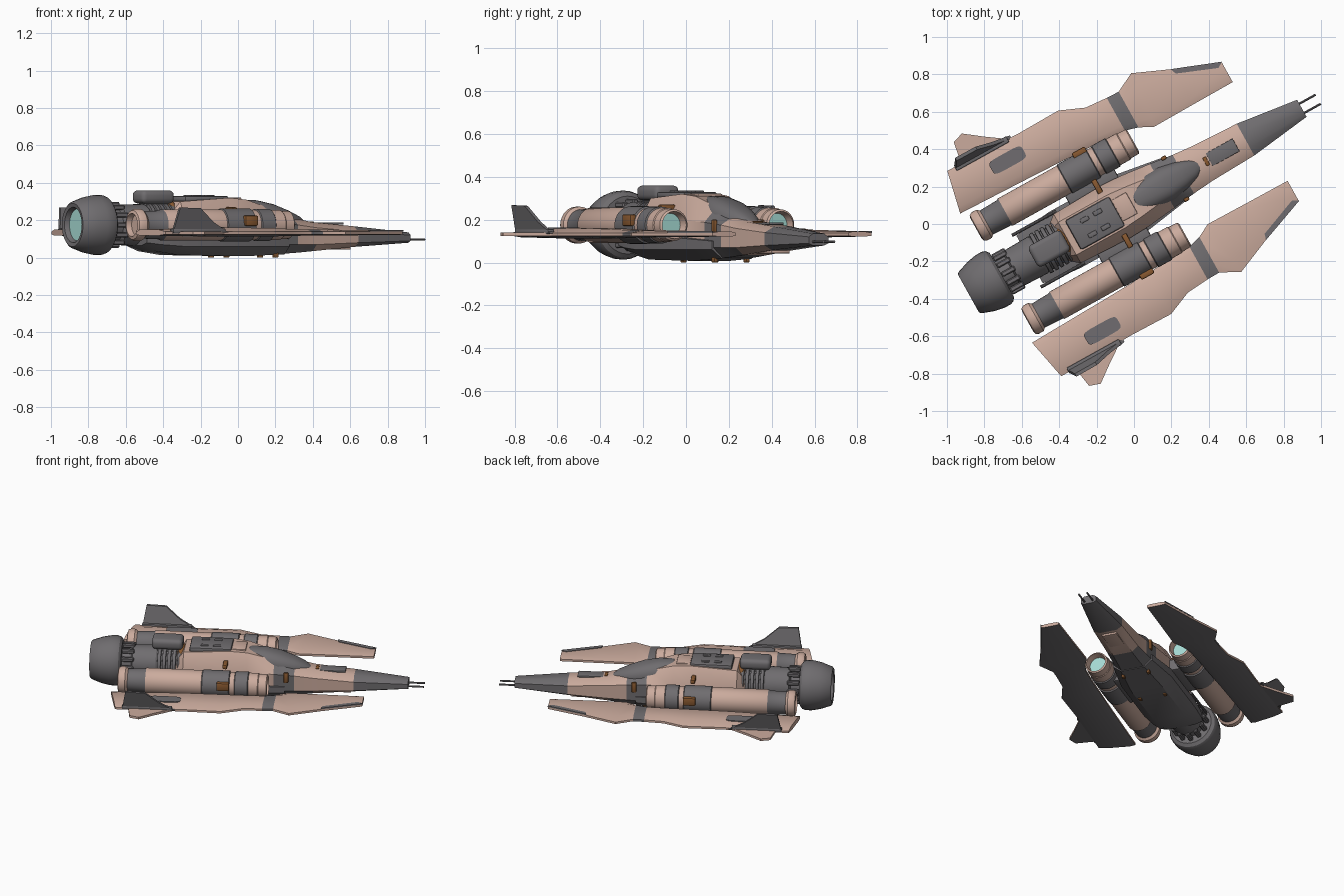
import bpy, bmesh, math
from mathutils import Matrix, Vector

if "Cube" in bpy.data.objects:
    bpy.data.objects.remove(bpy.data.objects["Cube"])

# Materials
def material(name, rgb):
    m = bpy.data.materials.new(name)
    m.use_nodes = True
    m.diffuse_color = (*rgb, 1)
    m.node_tree.nodes["Principled BSDF"].inputs["Base Color"].default_value = (*rgb, 1)
    return m

MATS = [material("pale_hull", (.60, .41, .34)), material("dark_grey", (.16, .152, .16)),
        material("brown_fittings", (.25, .10, .03)), material("cyan_glow", (.38, .70, .65))]
PALE, DARK, BROWN, CYAN = range(4)

# The ship is built along +x, then turned and shifted as a whole
TURN = math.radians(29.05)
PLACE = Matrix.Rotation(TURN, 4, 'Z') @ Matrix.Translation((0, .105, 0))
parts = []

def finish(name, bm, rule):
    bmesh.ops.remove_doubles(bm, verts=bm.verts, dist=.0002)
    bmesh.ops.recalc_face_normals(bm, faces=bm.faces)
    bm.normal_update()
    for f in bm.faces:
        f.material_index = rule(f.calc_center_median(), f.normal) if callable(rule) else rule
    mesh = bpy.data.meshes.new(name)
    bm.to_mesh(mesh)
    bm.free()
    for m in MATS:
        mesh.materials.append(m)
    ob = bpy.data.objects.new(name, mesh)
    ob.matrix_world = PLACE
    bpy.context.collection.objects.link(ob)
    parts.append(ob)

def loft(name, rings, rule):
    """Skin a row of equal rings and close both ends."""
    bm = bmesh.new()
    rows = [[bm.verts.new(p) for p in r] for r in rings]
    n = len(rows[0])
    for a, b in zip(rows, rows[1:]):
        for i in range(n):
            bm.faces.new((a[i], a[(i + 1) % n], b[(i + 1) % n], b[i]))
    bm.faces.new(rows[0])
    bm.faces.new(rows[-1])
    finish(name, bm, rule)

def oval(rx, ry, power, n=32):
    """Points of a rounded rectangle; a lower power gives squarer corners."""
    turns = [math.tau * i / n for i in range(n)]
    bend = lambda v: math.copysign(abs(v) ** power, v)
    return [(rx * bend(math.cos(t)), ry * bend(math.sin(t))) for t in turns]

def lathe(name, profile, y, z, rule, n=32):
    """Revolve (x, radius) points around a lengthwise axis."""
    rings = [[(x, y + p, z + q) for p, q in oval(max(r, .001), max(r, .001), 1, n)]
             for x, r in profile]
    loft(name, rings, rule)

def box(name, centre, size, mat, bevel=0, segs=2):
    bm = bmesh.new()
    bmesh.ops.create_cube(bm, size=1, matrix=Matrix.LocRotScale(Vector(centre), None, Vector(size)))
    if bevel:
        bmesh.ops.bevel(bm, geom=bm.edges[:], offset=bevel, segments=segs, affect='EDGES', profile=.5)
    finish(name, bm, mat)

def ball(name, centre, radii, mat):
    bm = bmesh.new()
    place = Matrix.Translation(centre) @ Matrix.Diagonal((*radii, 1))
    bmesh.ops.create_uvsphere(bm, u_segments=28, v_segments=14, radius=1, matrix=place)
    finish(name, bm, mat)

# Fuselage: x, top half width, side half width, four heights from belly to roof
def hull_ring(x, wt, w, zb, zl, zu, zt):
    half = [(w * .6, zb), (w, zl), (w, zu), (wt, zt)]
    return [(x, y, z) for y, z in half] + [(x, -y, z) for y, z in reversed(half)]

stations = [(-.40, .08, .11, .07, .11, .19, .23), (-.35, .10, .15, .04, .09, .21, .30),
            (-.05, .10, .16, .01, .08, .21, .32), (.06, .09, .155, .01, .07, .20, .31),
            (.23, .068, .135, .018, .07, .188, .26), (.36, .055, .118, .025, .07, .175, .215),
            (.48, .05, .107, .035, .07, .16, .19), (.74, .045, .097, .058, .08, .14, .168),
            (1.085, .03, .052, .08, .09, .12, .135)]

def hull_colour(c, n):
    if c.x > .74 or .23 < c.x < .36:
        return DARK
    return DARK if n.z < -.3 and c.x < .48 else PALE

loft("fuselage", [hull_ring(*s) for s in stations], hull_colour)

# Broad belly shell reaching back under the engine
belly = [(-.58, .13, .145, .065, .08, .10, .105), (-.50, .13, .16, .035, .07, .11, .115),
         (-.36, .14, .172, .014, .06, .115, .125), (.05, .14, .172, .008, .06, .115, .125),
         (.30, .09, .132, .018, .06, .10, .11)]
loft("belly_shell", [hull_ring(*s) for s in belly], DARK)

# Canopy: x, half width, middle height, half height
canopy = [(.04, .05, .225, .065), (.065, .078, .22, .09), (.16, .095, .21, .098),
          (.26, .097, .195, .092), (.35, .078, .182, .073), (.42, .055, .178, .045),
          (.455, .03, .175, .022)]
loft("canopy", [[(x, y, zc + z) for y, z in oval(w, h, .8)] for x, w, zc, h in canopy], DARK)
box("roof_hatch", (-.18, 0, .313), (.27, .18, .035), DARK, .012)
for side in (1, -1):
    for x in (-.22, -.14):
        box("hatch_vent", (x, side * .045, .331), (.05, .025, .01), DARK, .004)
box("roof_front_plate", (.0, 0, .312), (.09, .13, .02), PALE, .006)
box("nose_hatch", (.60, 0, .182), (.165, .078, .012), DARK, .003)
box("nose_latch", (.50, 0, .187), (.02, .05, .012), BROWN, .003)

# Main engine with ringed barrel and bell
barrel = [(-.76, 0), (-.76, .085), (-.69, .088), (-.68, .108), (-.53, .112)]
for i in range(5):
    x = -.52 + i * .032
    barrel += [(x, .106), (x + .002, .120), (x + .022, .120), (x + .024, .106)]
barrel += [(-.36, .10), (-.36, 0)]
lathe("engine_barrel", barrel, 0, .175, DARK)
bell = [(-.925, 0), (-.925, .085), (-.95, .095), (-.954, .116), (-.945, .126), (-.88, .149),
        (-.825, .160), (-.785, .161), (-.765, .154), (-.75, .135), (-.75, 0)]
lathe("engine_bell", bell, 0, .175,
      lambda c, n: CYAN if n.x < -.9 and math.hypot(c.y, c.z - .175) < .085 else DARK)
for i in range(12):
    t = math.tau * i / 12
    box("bell_lug", (-.71, .108 * math.cos(t), .175 + .108 * math.sin(t)),
        (.08, .028, .028), DARK, .006, 1)
box("engine_cowl", (-.46, 0, .325), (.20, .13, .07), DARK, .026, 4)
box("cowl_neck", (-.45, 0, .285), (.15, .08, .05), DARK)
ball("engine_cap", (-.37, 0, .25), (.035, .075, .06), BROWN)

# Pod outline and its dark sections
pod = [(-.72, 0), (-.72, .055), (-.75, .062), (-.745, .078), (-.73, .086), (-.70, .086),
       (-.685, .073), (-.58, .077), (-.57, .083), (-.21, .083), (-.205, .088), (-.035, .088),
       (-.03, .080), (.0, .080), (.005, .086), (.085, .086), (.09, .080), (.15, .080),
       (.155, .076), (.205, .074), (.212, .064), (.17, .055), (.17, 0)]

def pod_colour(c, n):
    if c.x > .16 and n.x > .9 and math.hypot(abs(c.y) - .285, c.z - .175) < .05:
        return CYAN
    return DARK if any(a < c.x < b for a, b in ((-.69, -.572), (-.208, -.032), (.002, .088))) else PALE

# Wing: inner x, inner y, outer x, outer y, crest height
wing = [(-.785, .395, -.735, .628, .012), (-.30, .38, -.30, .618, .022), (-.06, .37, -.06, .622, .020),
        (.075, .365, .075, .565, .015), (.20, .355, .20, .555, .012), (.272, .335, .272, .553, .012),
        (.345, .297, .378, .607, .010), (.59, .30, .585, .518, .008), (.83, .302, .83, .424, .005)]

def wing_ring(xi, yi, xo, yo, crest, side):
    zc, e = .132, .007
    section = [(0, e), (.15, e + crest), (.75, e + crest), (1, e),
               (1, -e), (.75, -e - crest * .6), (.15, -e - crest * .6), (0, -e)]
    return [(xi + (xo - xi) * t, side * (yi + (yo - yi) * t), zc + z) for t, z in section]

def wing_colour(c, n):
    return DARK if n.z < -.3 or .20 < c.x < .272 else PALE

fin = [(-.69, .13), (-.665, .268), (-.54, .265), (-.45, .19), (-.35, .135)]
tail = [(-.655, .60), (-.63, .745), (-.57, .765), (-.47, .69), (-.34, .60)]
edge = [(.575, .523), (.833, .425), (.80, .405), (.585, .49)]

for s, tag in ((1, "left"), (-1, "right")):
    lathe(tag + "_pod", pod, s * .285, .175, pod_colour)
    box(tag + "_pod_mount", (-.10, s * .18, .15), (.30, .10, .08), DARK, .01)
    box(tag + "_pod_clip", (-.07, s * .370, .198), (.08, .034, .055), BROWN, .008)
    box(tag + "_pod_strut", (-.075, s * .165, .255), (.03, .085, .03), BROWN, .008)
    box(tag + "_hull_clip", (.31, s * .126, .165), (.03, .02, .07), BROWN, .006)
    loft(tag + "_wing", [wing_ring(*w, s) for w in wing], wing_colour)
    loft(tag + "_wing_panel", [[(x - .425, s * (y + .522), z) for x, y in oval(.1, .04, .4)]
                               for z in (.156, .1645)], DARK)
    loft(tag + "_wing_edge", [[(x, s * y, z) for x, y in edge] for z in (.139, .147)], DARK)
    # Fin leans outward as it rises
    loft(tag + "_fin", [[(x, s * (y + (z - .13) * .28), z) for x, z in fin]
                        for y in (.612, .630)], DARK)
    box(tag + "_fin_foot", (-.53, s * .62, .145), (.32, .035, .022), DARK, .005)
    loft(tag + "_tailplane", [[(x, s * y, z) for x, y in tail] for z in (.125, .14)],
         lambda c, n: DARK if n.z < -.5 else PALE)
    lathe(tag + "_side_rod", [(-.60, .009), (-.33, .009)], s * .158, .15, DARK, 10)
    lathe(tag + "_cannon", [(1.05, .006), (1.185, .006)], s * .028, .097, DARK, 10)
    # Belly fittings
    for x in (-.06, .24):
        box(tag + "_belly_clip", (x, s * .085, .014), (.03, .02, .026), BROWN, .004)
box("nose_belly_plate", (.62, 0, .05), (.20, .10, .014), PALE, .003)

# Smooth round forms, keep hard edges
bpy.ops.object.select_all(action='DESELECT')
for ob in parts:
    ob.select_set(True)
bpy.context.view_layer.objects.active = parts[0]
bpy.ops.object.shade_smooth_by_angle(angle=math.radians(32))
